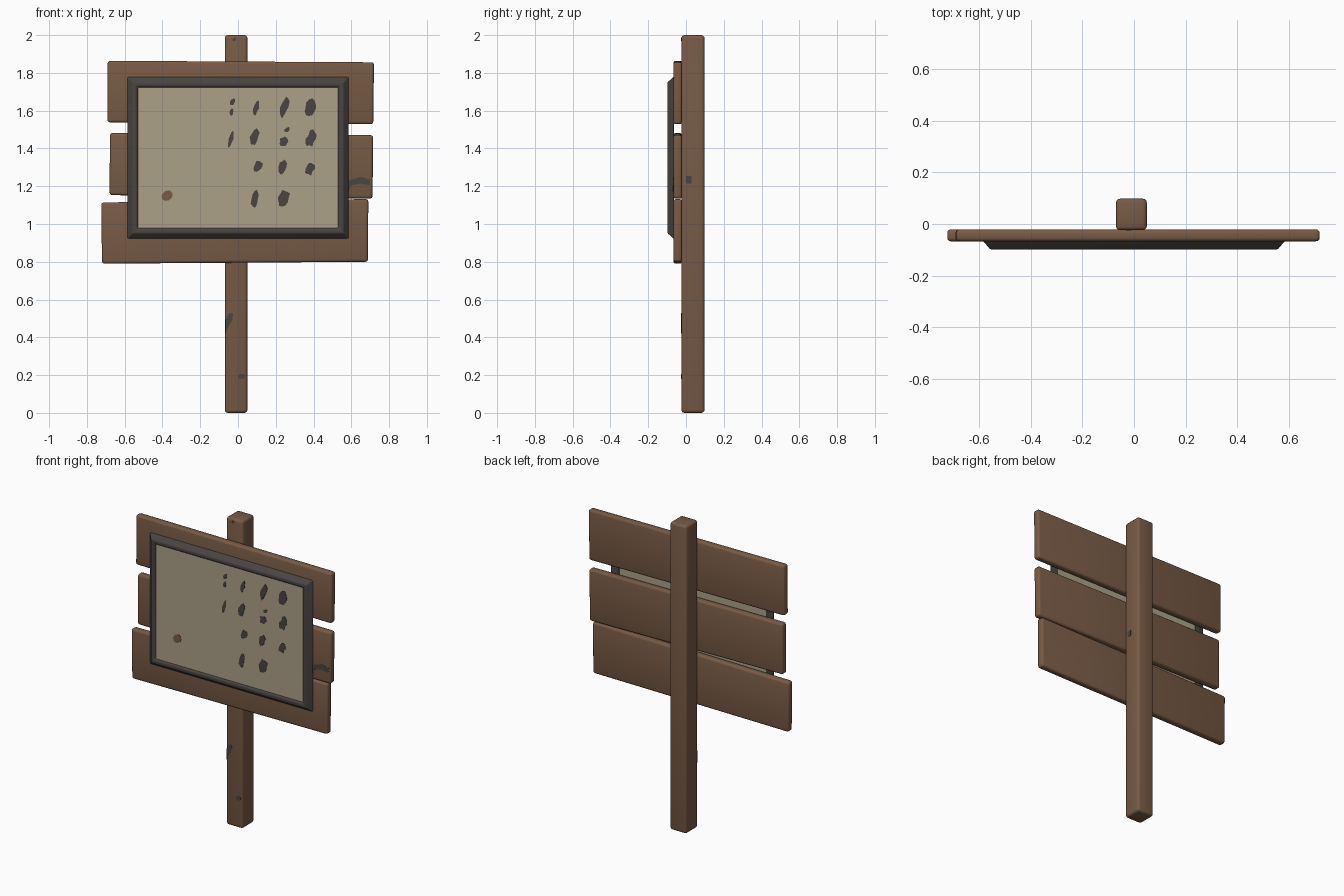
import bpy, bmesh, math, random

if "Cube" in bpy.data.objects:
    bpy.data.objects.remove(bpy.data.objects["Cube"])

random.seed(4)


def material(name, rgb):
    m = bpy.data.materials.new(name)
    m.diffuse_color = (*rgb, 1)
    m.use_nodes = True
    m.node_tree.nodes["Principled BSDF"].inputs["Base Color"].default_value = m.diffuse_color
    return m


WOOD = material("brown wood", (0.188, 0.104, 0.060))
DARK = material("dark grey", (0.066, 0.059, 0.053))
PAPER = material("aged cream", (0.413, 0.358, 0.250))


def finish(name, bm, mat, bevel=0.0):
    """Turn a bmesh into an object, with optional rounded edges."""
    bmesh.ops.recalc_face_normals(bm, faces=bm.faces)
    mesh = bpy.data.meshes.new(name)
    bm.to_mesh(mesh)
    bm.free()
    mesh.materials.append(mat)
    ob = bpy.data.objects.new(name, mesh)
    bpy.context.collection.objects.link(ob)
    if bevel:
        mod = ob.modifiers.new("rounded edges", 'BEVEL')
        mod.width = bevel
        mod.segments = 3
        mod.limit_method = 'ANGLE'
        bpy.context.view_layer.objects.active = ob
        ob.select_set(True)
        bpy.ops.object.modifier_apply(modifier=mod.name)
        bpy.ops.object.shade_smooth_by_angle(angle=math.radians(40))
        ob.select_set(False)
    return ob


def slab(name, outline, y_front, y_back, mat, bevel=0.0):
    """Extrude an (x, z) outline between two depths."""
    bm = bmesh.new()
    front = [bm.verts.new((x, y_front, z)) for x, z in outline]
    back = [bm.verts.new((x, y_back, z)) for x, z in outline]
    bm.faces.new(front)
    bm.faces.new(back[::-1])
    n = len(outline)
    for i in range(n):
        j = (i + 1) % n
        bm.faces.new((front[i], back[i], back[j], front[j]))
    return finish(name, bm, mat, bevel)


def blob(name, x, z, w, h, y, mat, rough=0.2, sides=12):
    """Thin irregular painted spot."""
    pts = []
    for i in range(sides):
        a = 2 * math.pi * i / sides
        r = 1 + random.uniform(-rough, rough)
        pts.append((x + w / 2 * r * math.cos(a) + 0.12 * h * math.sin(a),
                    z + h / 2 * r * math.sin(a)))
    slab(name, pts, y - 0.001, y + 0.002, mat)


# post
slab("post", [(-0.07, 0), (0.05, 0), (0.05, 2), (-0.07, 2)], -0.024, 0.098, WOOD, 0.016)

# three uneven planks: bottom left, bottom right, top right, top left
planks = {
    "top_plank": [(-0.692, 1.538), (0.716, 1.528), (0.72, 1.856), (-0.69, 1.864)],
    "middle_plank": [(-0.68, 1.153), (0.712, 1.134), (0.716, 1.47), (-0.678, 1.482)],
    "bottom_plank": [(-0.72, 0.79), (0.688, 0.80), (0.69, 1.132), (-0.724, 1.114)],
}
for name, pts in planks.items():
    slab(name, pts, -0.067, -0.021, WOOD, 0.014)

# notice frame: sloped outer side, flat front, inner lip
CZ = 1.351
profile = [(0.588, -0.064), (0.576, -0.076), (0.558, -0.098),
           (0.540, -0.098), (0.528, -0.086), (0.528, -0.064)]
bm = bmesh.new()
rings = []
for hx, y in profile:
    hz = hx - 0.158
    rings.append([bm.verts.new((sx * hx, y, CZ + sz * hz))
                  for sx, sz in ((-1, -1), (1, -1), (1, 1), (-1, 1))])
for k, a in enumerate(rings):
    b = rings[(k + 1) % len(rings)]
    for i in range(4):
        j = (i + 1) % 4
        bm.faces.new((a[i], a[j], b[j], b[i]))
finish("notice_frame", bm, DARK, 0.005)

# notice sheet
slab("notice_sheet", [(-0.53, CZ - 0.373), (0.53, CZ - 0.373),
                      (0.53, CZ + 0.373), (-0.53, CZ + 0.373)], -0.088, -0.070, PAPER)

# dark spots on the sheet
spots = [(-0.028, 1.648, .026, .04), (-0.034, 1.592, .02, .035), (-0.038, 1.45, .024, .08),
         (0.095, 1.612, .028, .075), (0.088, 1.46, .045, .09), (0.105, 1.305, .05, .055),
         (0.09, 1.132, .034, .09), (0.245, 1.618, .045, .10), (0.26, 1.498, .028, .03),
         (0.243, 1.438, .045, .05), (0.237, 1.30, .042, .085), (0.243, 1.138, .055, .085),
         (0.385, 1.617, .058, .085), (0.387, 1.452, .05, .085), (0.382, 1.292, .045, .07)]
for i, (x, z, w, h) in enumerate(spots):
    blob(f"sheet_spot_{i + 1}", x, z, w, h, -0.089, DARK)
blob("brown_spot", -0.375, 1.15, .056, .056, -0.089, WOOD, 0.04)

# dark stains on the wood
slab("plank_stain", [(0.585, 1.17), (0.60, 1.205), (0.65, 1.215), (0.695, 1.205),
                     (0.70, 1.235), (0.65, 1.25), (0.585, 1.23)], -0.068, -0.065, DARK)
slab("post_stain", [(-0.066, 0.42), (-0.05, 0.46), (-0.03, 0.49), (-0.026, 0.53),
                    (-0.05, 0.525), (-0.066, 0.49)], -0.0255, -0.022, DARK)
blob("low_post_stain", 0.02, 0.193, .035, .03, -0.0245, DARK)
blob("top_post_stain", -0.02, 1.978, .02, .02, -0.0245, DARK)
bm = bmesh.new()
bmesh.ops.create_cube(bm, size=1)
for v in bm.verts:
    v.co = (0.05 + v.co.x * 0.002, 0.015 + v.co.y * 0.03, 1.235 + v.co.z * 0.04)
finish("side_post_stain", bm, DARK)
